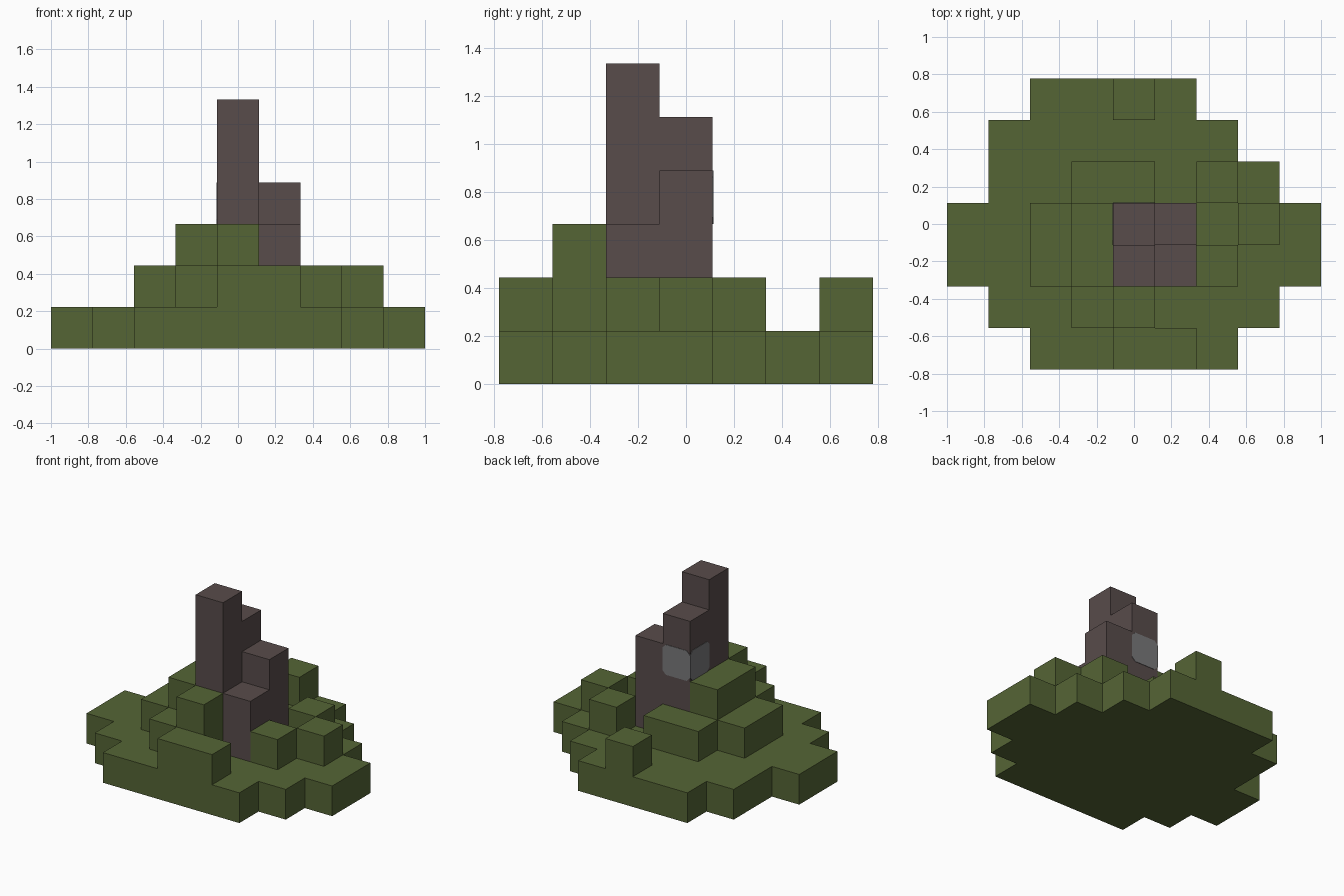
import bpy
import bmesh
from mathutils import Matrix, Vector

old = bpy.data.objects.get("Cube")
if old:
    bpy.data.objects.remove(old, do_unlink=True)

U = 2 / 9                              # edge of one cube
ORIGIN = Vector((-1, -3.5 * U, 0))     # lower front corner of the grid


def material(name, rgb):
    m = bpy.data.materials.new(name)
    m.use_nodes = True
    color = (*rgb, 1)
    m.diffuse_color = color
    bsdf = m.node_tree.nodes["Principled BSDF"]
    bsdf.inputs["Base Color"].default_value = color
    bsdf.inputs["Roughness"].default_value = 0.9
    return m


GREEN = material("moss_green", (0.091, 0.130, 0.036))
BROWN = material("bark_brown", (0.098, 0.072, 0.070))
GREY = material("stone_grey", (0.19, 0.19, 0.195))


def finish(name, bm, mat):
    bmesh.ops.recalc_face_normals(bm, faces=bm.faces)
    mesh = bpy.data.meshes.new(name)
    bm.to_mesh(mesh)
    bm.free()
    mesh.materials.append(mat)
    ob = bpy.data.objects.new(name, mesh)
    bpy.context.collection.objects.link(ob)
    return ob


def point(c, r, z):
    return ORIGIN + Vector((c, r, z)) * U


def block(name, mat, col, row, top, cols=1, rows=1, bottom=1):
    """Box given in grid cells."""
    size = Vector((cols, rows, top - bottom))
    centre = point(col, row, bottom) + size * U / 2
    bm = bmesh.new()
    bmesh.ops.create_cube(bm, size=1, matrix=Matrix.Translation(centre)
                          @ Matrix.Diagonal((*(size * U), 1)))
    return finish(name, bm, mat)


def plate(name, mat, centre, normal):
    """Thin square panel with clipped corners."""
    h, cut = U / 2, U * 0.12
    k = h - cut
    outline = [(-k, -h), (k, -h), (h, -k), (h, k), (k, h), (-k, h), (-h, k), (-h, -k)]
    side = Vector((0, 0, 1)).cross(normal)
    bm = bmesh.new()
    face = bm.faces.new([bm.verts.new(centre + side * a + Vector((0, 0, b)))
                         for a, b in outline])
    out = bmesh.ops.extrude_face_region(bm, geom=[face])["geom"]
    bmesh.ops.translate(bm, vec=normal * 0.003,
                        verts=[v for v in out if isinstance(v, bmesh.types.BMVert)])
    return finish(name, bm, mat)


# Ground slab: first and last column of each row, front to back
bm = bmesh.new()
for r, (a, b) in enumerate([(2, 7), (1, 8), (0, 9), (0, 9), (1, 8), (1, 7), (2, 6)]):
    for c in range(a, b):
        bm.faces.new([bm.verts.new(point(c + i, r + j, 0))
                      for i, j in ((0, 0), (1, 0), (1, 1), (0, 1))])
bmesh.ops.remove_doubles(bm, verts=bm.verts, dist=0.001)
out = bmesh.ops.extrude_face_region(bm, geom=bm.faces[:], use_keep_orig=True)["geom"]
bmesh.ops.translate(bm, vec=(0, 0, U),
                    verts=[v for v in out if isinstance(v, bmesh.types.BMVert)])
finish("ground_slab", bm, GREEN)

# Mounds on the slab
block("front_ledge", GREEN, 4, 0, 2, cols=2)
block("front_low_mound", GREEN, 3, 1, 2)
block("front_high_mound", GREEN, 4, 1, 3)
block("right_low_mound", GREEN, 2, 2, 2, rows=2)
block("right_high_mound", GREEN, 3, 2, 3, rows=2)
block("back_mound", GREEN, 3, 4, 2, cols=2)
block("back_edge_mound", GREEN, 4, 6, 2)
for i, (c, r) in enumerate([(6, 2), (7, 3), (6, 4)]):
    block(f"left_mound_{i + 1}", GREEN, c, r, 2)

# Stump made of four columns
block("tall_column", BROWN, 4, 2, 6)
block("back_column", BROWN, 4, 3, 5)
block("short_column", BROWN, 5, 2, 3)
block("left_column", BROWN, 5, 3, 4)

# Grey stone showing on the two open faces of the back column
block_centre = point(4.5, 3.5, 3.5)
for name, n in (("back", Vector((0, 1, 0))), ("right", Vector((-1, 0, 0)))):
    plate(f"stone_{name}_face", GREY, block_centre + n * U / 2, n)
